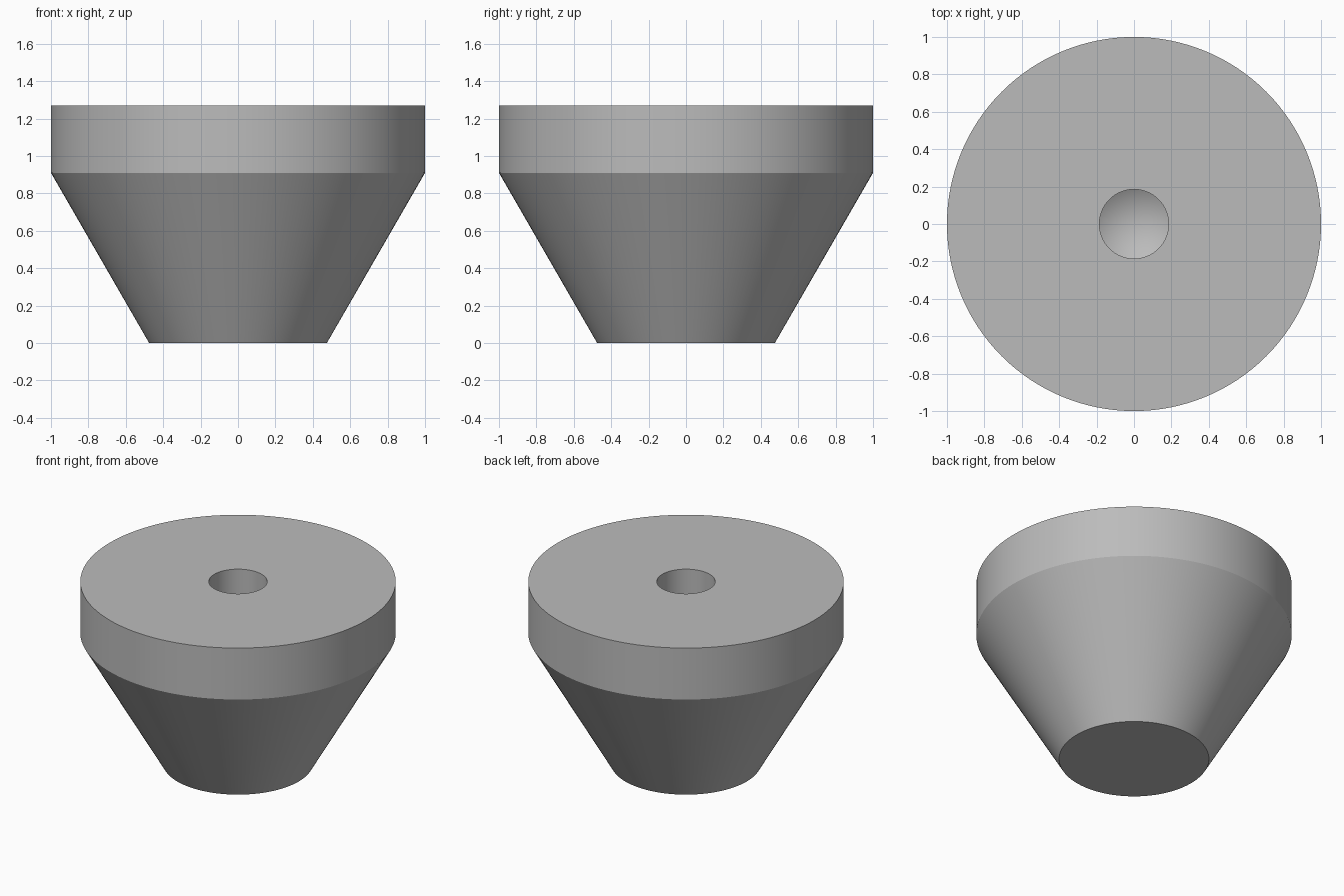
import bpy
import bmesh
import math

cube = bpy.data.objects.get("Cube")
if cube:
    bpy.data.objects.remove(cube, do_unlink=True)

SEGMENTS = 128

grey = bpy.data.materials.new("mid grey")
grey.use_nodes = True
grey.diffuse_color = (0.5, 0.5, 0.5, 1)
grey.node_tree.nodes["Principled BSDF"].inputs["Base Color"].default_value = (0.5, 0.5, 0.5, 1)

# Half section (radius, height): base, flared side, rim, drilled hole, conical tip
profile = [(0, 0), (0.475, 0), (1, 0.91), (1, 1.27),
           (0.185, 1.27), (0.185, 0.72), (0, 0.61)]

# Revolve the section into a closed solid
bm = bmesh.new()
verts = [bm.verts.new((r, 0, z)) for r, z in profile]
edges = [bm.edges.new(pair) for pair in zip(verts, verts[1:])]
bmesh.ops.spin(bm, geom=verts + edges, cent=(0, 0, 0), axis=(0, 0, 1),
               angle=math.tau, steps=SEGMENTS, use_merge=True)
bmesh.ops.remove_doubles(bm, verts=bm.verts, dist=0.0001)
bmesh.ops.recalc_face_normals(bm, faces=bm.faces)

mesh = bpy.data.meshes.new("tapered_foot")
bm.to_mesh(mesh)
bm.free()
mesh.materials.append(grey)
foot = bpy.data.objects.new("tapered_foot", mesh)
bpy.context.collection.objects.link(foot)

# Smooth round sides, sharp rims
bpy.context.view_layer.objects.active = foot
foot.select_set(True)
bpy.ops.object.shade_smooth_by_angle(angle=math.radians(25))
